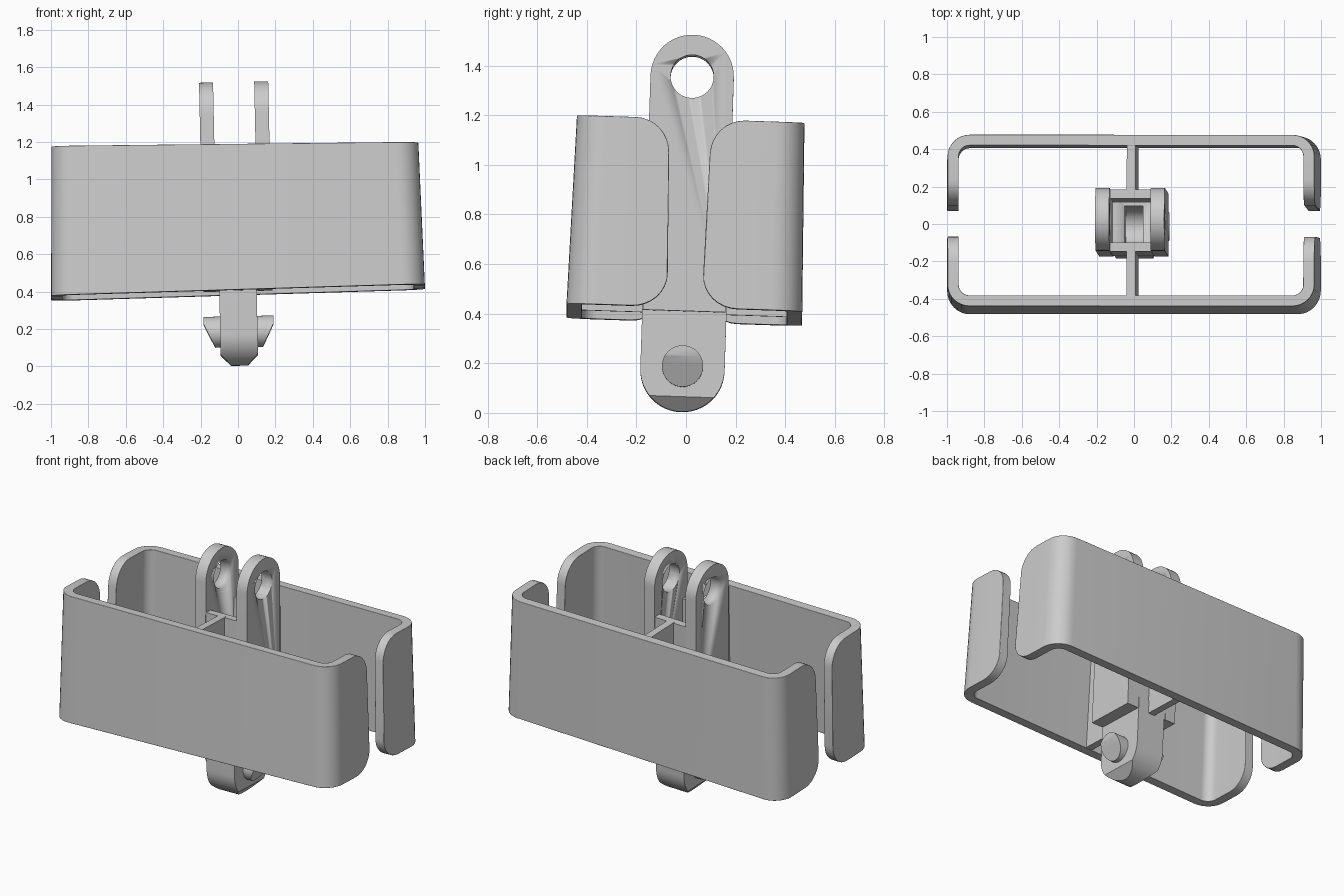
import bpy, bmesh
from math import sin, cos, pi, sqrt, radians
from mathutils import Matrix, Vector

if "Cube" in bpy.data.objects:
    bpy.data.objects.remove(bpy.data.objects["Cube"])

# The whole link leans slightly around its centre
TILT = (Matrix.Translation((-0.008, 0.006, 0.785))
        @ Matrix.Rotation(radians(-1.2), 4, 'Y') @ Matrix.Rotation(radians(-1.9), 4, 'X'))


def finish(name, bm, bevel=0):
    bmesh.ops.recalc_face_normals(bm, faces=bm.faces)
    bm.transform(TILT)
    me = bpy.data.meshes.new(name)
    bm.to_mesh(me)
    bm.free()
    ob = bpy.data.objects.new(name, me)
    bpy.context.collection.objects.link(ob)
    bpy.ops.object.select_all(action='DESELECT')
    ob.select_set(True)
    bpy.context.view_layer.objects.active = ob
    bpy.ops.object.shade_smooth_by_angle(angle=radians(35))
    if bevel:
        m = ob.modifiers.new("bevel", 'BEVEL')
        m.width, m.segments = bevel, 3
        m.limit_method, m.angle_limit = 'ANGLE', radians(45)
    return ob


def prism(pts, x0, x1):
    """Extrude a (y, z) outline along x."""
    bm = bmesh.new()
    a = [bm.verts.new((x0, y, z)) for y, z in pts]
    b = [bm.verts.new((x1, y, z)) for y, z in pts]
    bm.faces.new(a)
    bm.faces.new(b)
    for i in range(len(a)):
        j = (i + 1) % len(a)
        bm.faces.new((a[i], a[j], b[j], b[i]))
    return bm


def circle(z, r, n=40):
    return [(r * cos(2 * pi * i / n), z + r * sin(2 * pi * i / n)) for i in range(n)]


def stadium(r, z_round, z_flat, n=24):
    """Outline with one round end and one flat end."""
    s = 1 if z_round > z_flat else -1
    arc = [(r * cos(pi * i / n), z_round + s * r * sin(pi * i / n)) for i in range(n + 1)]
    return arc + [(-r, z_flat), (r, z_flat)]


def box(name, x0, x1, y0, y1, z0, z1):
    return finish(name, prism([(y0, z0), (y1, z0), (y1, z1), (y0, z1)], x0, x1))


def slice_off(bm, co, no):
    geom = bm.verts[:] + bm.edges[:] + bm.faces[:]
    bmesh.ops.bisect_plane(bm, geom=geom, plane_co=co, plane_no=no, clear_outer=True)
    bmesh.ops.holes_fill(bm, edges=[e for e in bm.edges if e.is_boundary], sides=0)


def cut(ob, cutter):
    cutter.hide_render = True
    cutter.hide_set(True)
    m = ob.modifiers.new("cut", 'BOOLEAN')
    m.operation, m.solver, m.object = 'DIFFERENCE', 'EXACT', cutter
    bpy.context.view_layer.objects.active = ob
    bpy.ops.object.modifier_apply(modifier=m.name)
    bpy.data.objects.remove(cutter)


# Outer shells: C-shaped walls with rounded end tabs
W, D, R, GAP, TAB, H, T = 0.99, 0.467, 0.12, 0.077, 0.14, 0.39, 0.06


def shell(name, side):
    path = []
    for i in range(9):
        d = TAB * (1 - cos(pi / 2 * i / 8))
        path.append((W, GAP + d, 1, 0, H - TAB + sqrt(max(0, TAB**2 - (TAB - d)**2))))
    for i in range(9):
        a = pi / 2 * i / 8
        path.append((W - R + R * cos(a), D - R + R * sin(a), cos(a), sin(a), H))
    path += [(-x, y, -nx, ny, h) for x, y, nx, ny, h in reversed(path)]
    bm = bmesh.new()

    def vert(x, y, z):
        t = z / H
        y -= 0.0085 * t * (y - 0.272) / 0.195
        return bm.verts.new((x * (1 - 0.0095 * t), side * y, z * (1 - 0.025 * x)))
    rings = []
    for x, y, nx, ny, h in path:
        xi, yi = x - T * nx, y - T * ny
        rings.append([vert(x, y, -h), vert(x, y, h), vert(xi, yi, h), vert(xi, yi, -h)])
    for a, b in zip(rings, rings[1:]):
        for k in range(4):
            bm.faces.new((a[k], a[(k + 1) % 4], b[(k + 1) % 4], b[k]))
    bm.faces.new(rings[0])
    bm.faces.new(rings[-1])
    finish(name, bm, bevel=0.016)


shell("back_shell", 1)
shell("front_shell", -1)

for s, label in ((1, "back"), (-1, "front")):
    # Web from the shell to the core, and the core's cross wall
    box(label + "_web", -0.023, 0.023, *sorted((s * 0.15, s * 0.425)), -0.385, 0.382)
    box(label + "_cross_wall", -0.112, 0.112, *sorted((s * 0.118, s * 0.166)), -0.376, 0.38)

for s, label in ((1, "right"), (-1, "left")):
    # Upper lug plate with pin hole
    lug = finish(label + "_lug", prism(stadium(0.168, 0.568, -0.378), s * 0.11, s * 0.185))
    cut(lug, finish("hole_cutter", prism(circle(0.568, 0.087), -0.3, 0.3)))
    # Snap pin with a sloped lead-in
    pin = prism(circle(-0.6, 0.083), s * 0.06, s * 0.187)
    slice_off(pin, Vector((s * 0.187, 0, -0.56)), Vector((s * 0.125, 0, -0.06)))
    finish(label + "_pin", pin)

# Lower tongue, chamfered at the bottom and hollowed from above
tongue = prism(stadium(0.17, -0.612, -0.30), -0.1, 0.1)
for s in (1, -1):
    slice_off(tongue, Vector((s * 0.1, 0, -0.722)), Vector((s * 0.06, 0, -0.056)))
tongue = finish("lower_tongue", tongue)
cut(tongue, finish("pocket_cutter", prism(stadium(0.1, -0.612, -0.2), -0.05, 0.05)))

# Shoulders joining tongue and lugs
for s, label in ((1, "right"), (-1, "left")):
    box(label + "_shoulder", *sorted((s * 0.095, s * 0.115)), -0.165, 0.165, -0.376, -0.302)
